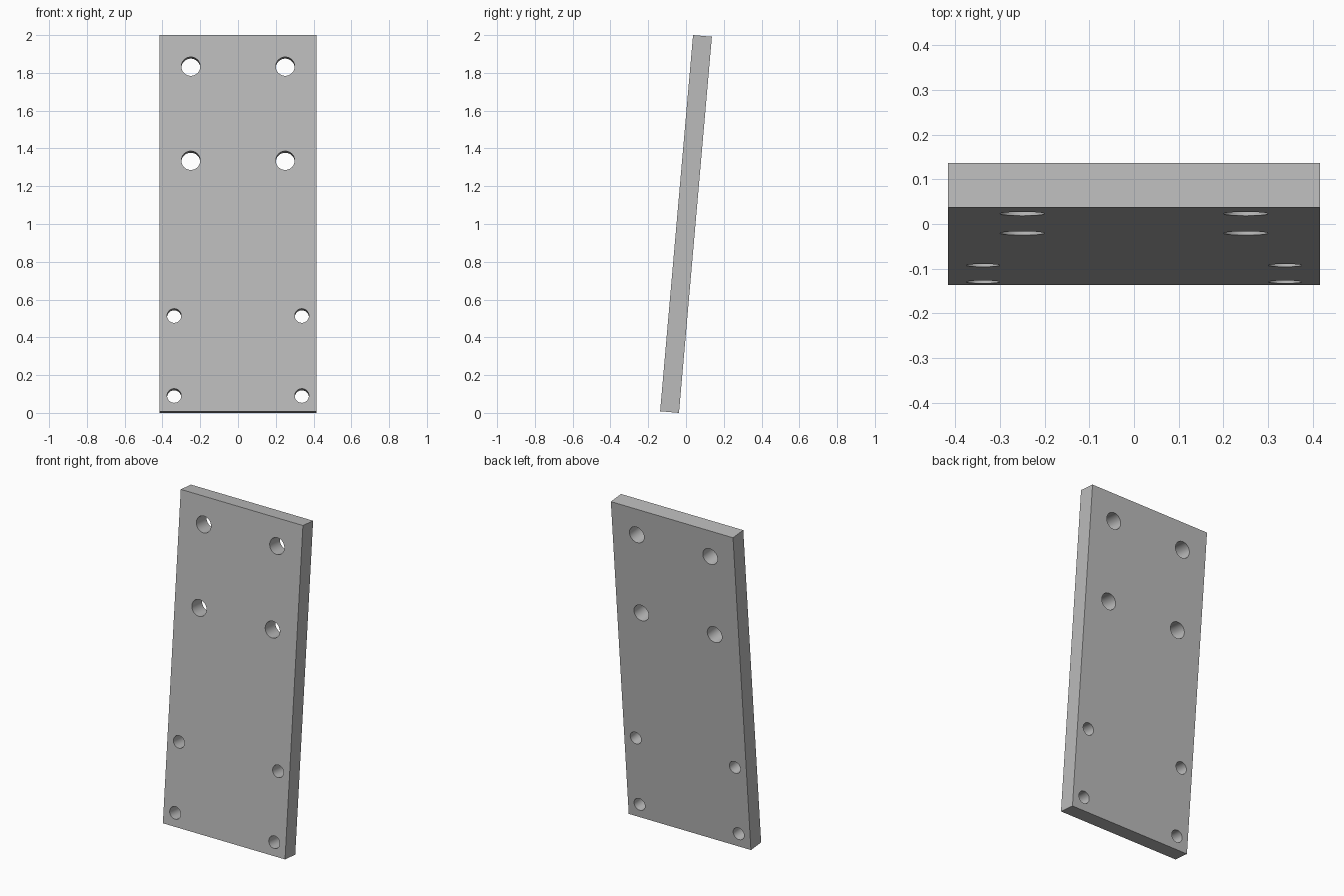
import bpy
import math
from mathutils import Matrix

cube = bpy.data.objects.get("Cube")
if cube:
    bpy.data.objects.remove(cube, do_unlink=True)

WIDTH, THICKNESS, LENGTH = 0.833, 0.1, 1.999
LEAN = Matrix.Translation((0, 0, 1)) @ Matrix.Rotation(math.radians(-5), 4, "X")

# Single grey material
grey = bpy.data.materials.new("plain grey")
grey.use_nodes = True
colour = (0.5, 0.5, 0.5, 1)
grey.diffuse_color = colour
grey.node_tree.nodes["Principled BSDF"].inputs["Base Color"].default_value = colour

# Flat plate, built upright around the origin
bpy.ops.mesh.primitive_cube_add(size=1)
plate = bpy.context.object
plate.name = "mounting_plate"
plate.scale = (WIDTH, THICKNESS, LENGTH)
bpy.ops.object.transform_apply(scale=True)
plate.data.materials.append(grey)


def drill(x, z, radius):
    """Cut one round hole straight through the plate."""
    bpy.ops.mesh.primitive_cylinder_add(
        vertices=48, radius=radius, depth=THICKNESS * 3,
        location=(x, 0, z), rotation=(math.pi / 2, 0, 0))
    cutter = bpy.context.object
    cutter.name = "hole_cutter"
    cutter.hide_render = True
    cutter.data.materials.append(grey)
    bpy.context.view_layer.objects.active = plate
    cut = plate.modifiers.new("hole", "BOOLEAN")
    cut.operation = "DIFFERENCE"
    cut.solver = "EXACT"
    cut.object = cutter
    bpy.ops.object.modifier_apply(modifier=cut.name)
    bpy.data.objects.remove(cutter, do_unlink=True)


# Mirrored pairs: large holes near the top, small holes near the bottom
for side in (-1, 1):
    for z in (0.833, 0.333):
        drill(side * 0.25, z, 0.05)
    for z in (-0.492, -0.917):
        drill(side * 0.338, z, 0.0375)

# Smooth hole walls, crisp edges, then lean the plate back
bpy.ops.object.select_all(action="DESELECT")
plate.select_set(True)
bpy.context.view_layer.objects.active = plate
bpy.ops.object.shade_smooth_by_angle(angle=math.radians(30))
plate.matrix_world = LEAN
